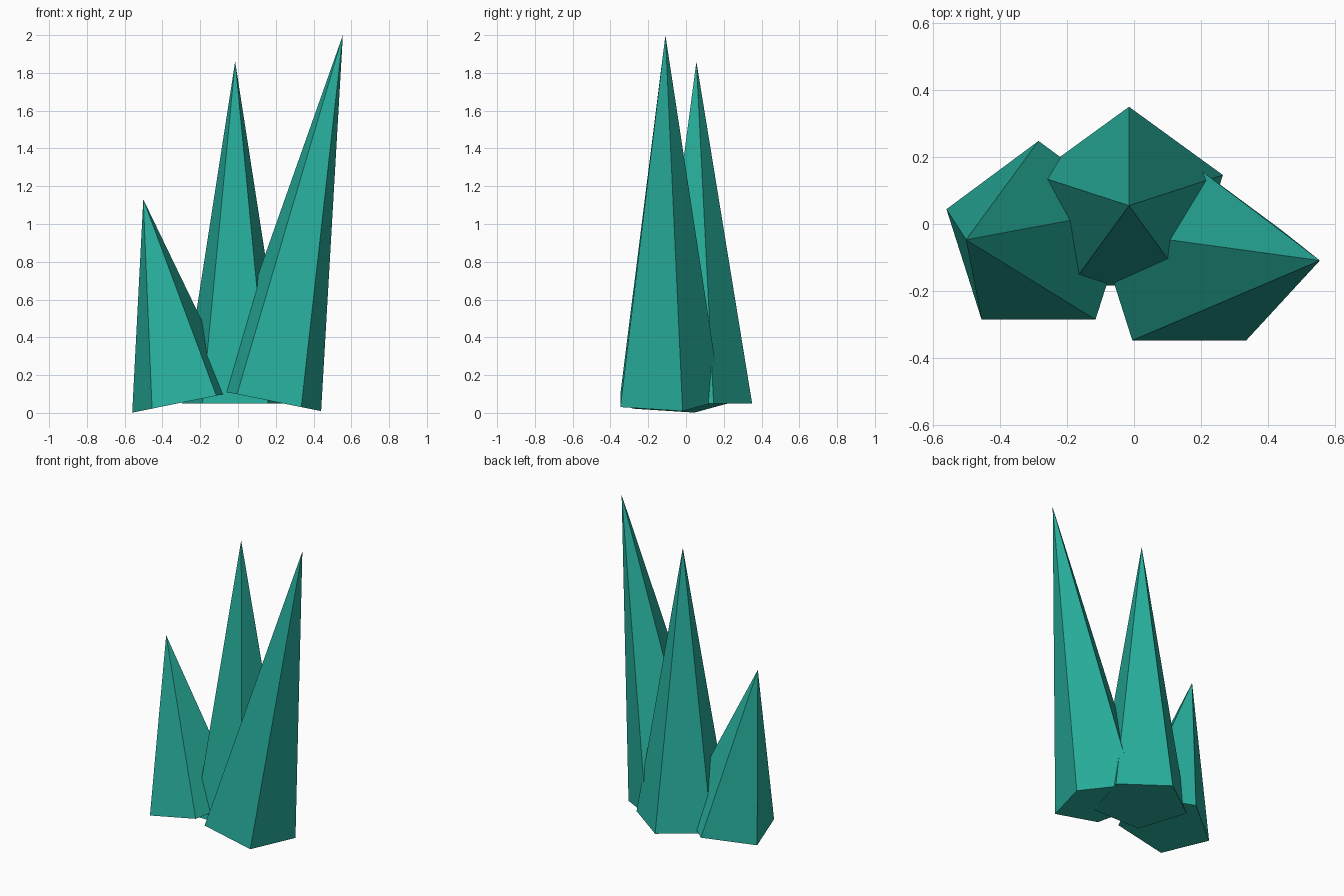
import bpy
from math import radians
from mathutils import Matrix, Vector

if "Cube" in bpy.data.objects:
    bpy.data.objects.remove(bpy.data.objects["Cube"])

teal = bpy.data.materials.new("teal crystal")
teal.diffuse_color = (0.02, 0.42, 0.33, 1)
teal.use_nodes = True
teal.node_tree.nodes["Principled BSDF"].inputs["Base Color"].default_value = teal.diffuse_color


def crystal(name, base_centre, height, lean):
    """Five-sided spike that leans along x, with one corner facing the back."""
    bpy.ops.mesh.primitive_cone_add(vertices=5, radius1=0.295, radius2=0,
                                    depth=height, end_fill_type='NGON')
    ob = bpy.context.object
    ob.name = name
    # put the origin at the base centre, then lean about it
    ob.data.transform(Matrix.Translation((0, 0, height / 2)))
    corner = max((v.co for v in ob.data.vertices if v.co.z < 0.01), key=lambda c: c.y)
    turn = Vector((0, 1)).angle_signed(Vector((corner.x, corner.y)))
    ob.data.transform(Matrix.Rotation(turn, 4, 'Z'))
    ob.data.transform(Matrix.Rotation(radians(lean), 4, 'Y'))
    ob.location = base_centre
    ob.data.materials.append(teal)


crystal("middle_crystal", (-0.015, 0.055, 0.05), 1.81, 0)
crystal("left_crystal", (-0.285, -0.047, 0.057), 1.095, -11.4)
crystal("right_crystal", (0.165, -0.109, 0.065), 1.974, 11.4)
